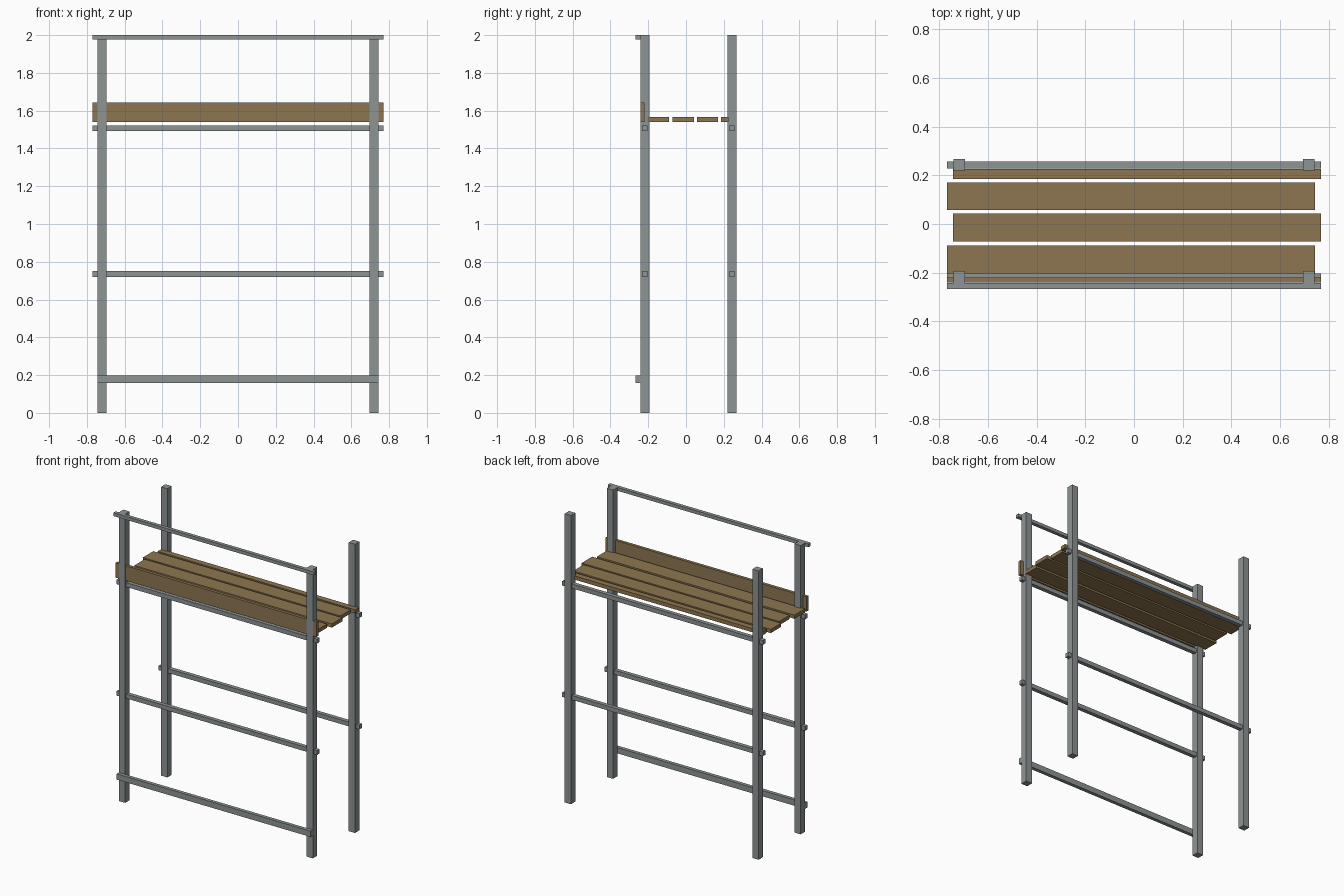
import bpy

if "Cube" in bpy.data.objects:
    bpy.data.objects.remove(bpy.data.objects["Cube"])


def material(name, rgb):
    m = bpy.data.materials.new(name)
    m.diffuse_color = (*rgb, 1.0)
    m.use_nodes = True
    m.node_tree.nodes["Principled BSDF"].inputs["Base Color"].default_value = m.diffuse_color
    return m


STEEL = material("grey steel", (0.27, 0.295, 0.30))
WOOD = material("brown wood", (0.27, 0.18, 0.083))


def box(name, x, y, z, mat):
    """Box spanning the (low, high) pairs x, y and z."""
    spans = (x, y, z)
    bpy.ops.mesh.primitive_cube_add(size=1, location=[(a + b) / 2 for a, b in spans])
    ob = bpy.context.object
    ob.name = name
    ob.scale = [b - a for a, b in spans]
    bpy.ops.object.transform_apply(location=False, rotation=False, scale=True)
    ob.data.materials.append(mat)
    return ob


HALF = 0.769            # half length of rails and boards
POST_OUT = 0.743        # outer face of the posts
POST_W = 0.048
ROWS = {"front": -0.218, "back": 0.243}

for row, y in ROWS.items():
    # Upright posts
    for side, x in (("left", -1), ("right", 1)):
        xc = x * (POST_OUT - POST_W / 2)
        box(f"{row}_{side}_post", (xc - POST_W / 2, xc + POST_W / 2),
            (y - POST_W / 2, y + POST_W / 2), (0, 2), STEEL)
    # Long ledgers running through the posts
    for level, z in (("middle", 0.735), ("upper", 1.507)):
        box(f"{row}_{level}_ledger", (-HALF, HALF),
            (y - 0.014, y + 0.014), (z - 0.015, z + 0.015), STEEL)

# Rails fixed to the front of the posts
box("guard_rail", (-HALF, HALF), (-0.267, -0.242), (1.977, 2.0), STEEL)
box("base_rail", (-POST_OUT, POST_OUT), (-0.267, -0.242), (0.158, 0.198), STEEL)

# Deck planks, alternately shifted left and right
planks = [(-0.203, -0.089), (-0.071, 0.043), (0.057, 0.170), (0.185, 0.226)]
for i, y in enumerate(planks):
    x = (-HALF, 0.745) if i % 2 == 0 else (-0.745, HALF)
    box(f"deck_plank_{i + 1}", x, y, (1.54, 1.566), WOOD)

# Toe board between the front posts
box("toe_board", (-HALF, HALF), (-0.2405, -0.219), (1.54, 1.643), WOOD)
